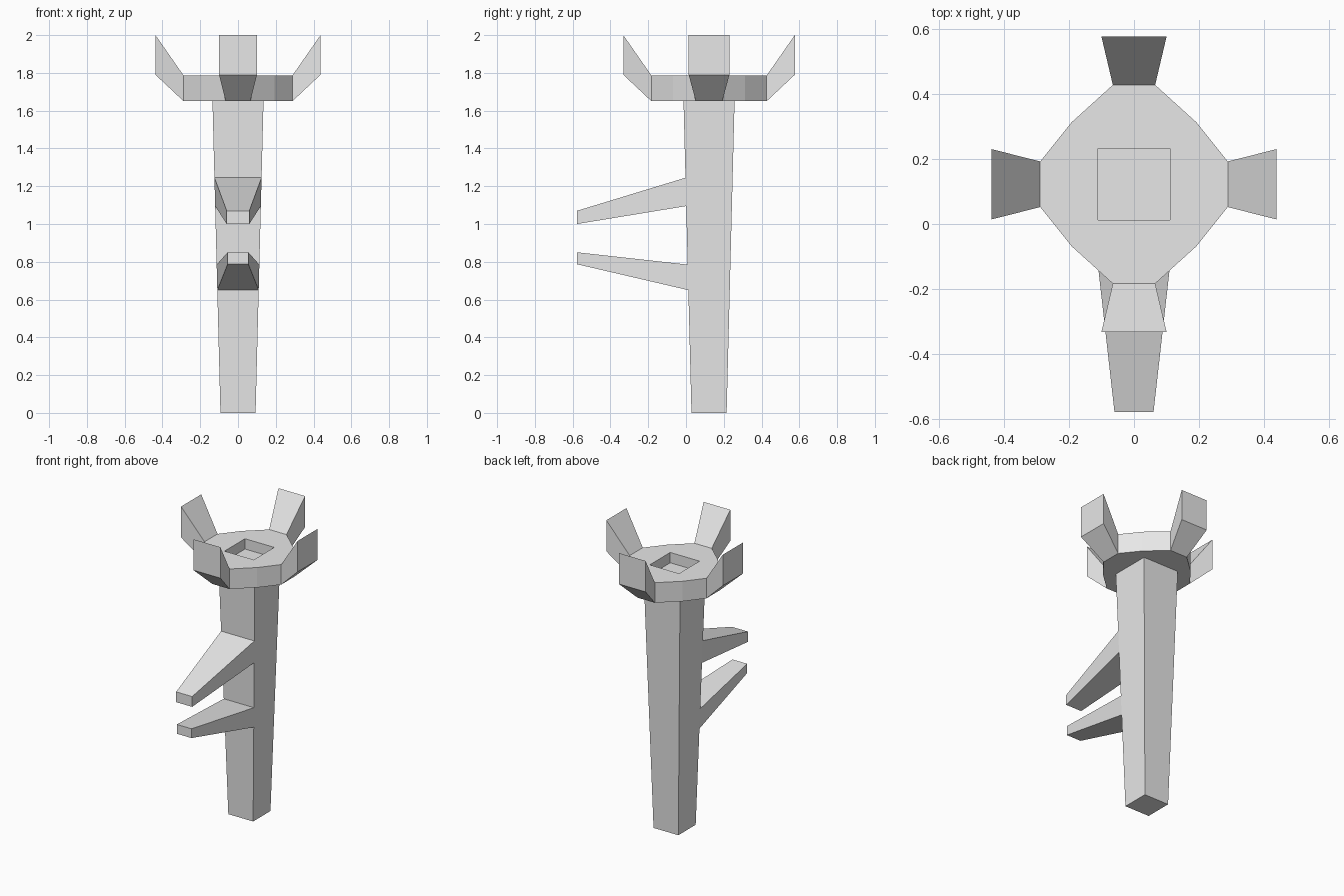
import bpy, bmesh
from mathutils import Vector

cube = bpy.data.objects.get("Cube")
if cube:
    bpy.data.objects.remove(cube, do_unlink=True)

CY = 0.122           # y of the post axis
DISC_LOW, DISC_TOP = 1.65, 1.786

stone = bpy.data.materials.new("light grey")
stone.use_nodes = True
grey = (0.8, 0.8, 0.8, 1)
stone.diffuse_color = grey
stone.node_tree.nodes["Principled BSDF"].inputs["Base Color"].default_value = grey


def finish(bm, name):
    bmesh.ops.recalc_face_normals(bm, faces=bm.faces)
    mesh = bpy.data.meshes.new(name)
    bm.to_mesh(mesh)
    bm.free()
    mesh.materials.append(stone)
    obj = bpy.data.objects.new(name, mesh)
    bpy.context.collection.objects.link(obj)
    return obj


def pull_face(bm, face):
    """Extrude one face and return its new end vertices."""
    new = bmesh.ops.extrude_discrete_faces(bm, faces=[face])["faces"][0]
    return new.verts


# Tapered square post, with two pegs drawn out of its front face
def half_width(z):
    return 0.093 + 0.0255 * z


bm = bmesh.new()
levels = [0, 0.65, 0.785, 1.095, 1.245, 1.68]
rings = []
for z in levels:
    h = half_width(z)
    rings.append([bm.verts.new((sx * h, CY + sy * h, z))
                  for sx, sy in ((-1, -1), (1, -1), (1, 1), (-1, 1))])
fronts = []
for low, high in zip(rings, rings[1:]):
    for i in range(4):
        j = (i + 1) % 4
        f = bm.faces.new((low[i], low[j], high[j], high[i]))
        if i == 0:
            fronts.append(f)
bm.faces.new(rings[0][::-1])
bm.faces.new(rings[-1])

# (front face, tip half width, tip bottom z, tip top z)
for index, half, z0, z1 in ((1, 0.055, 0.787, 0.85), (3, 0.06, 1.0, 1.07)):
    mid = (levels[index] + levels[index + 1]) / 2
    for v in pull_face(bm, fronts[index]):
        v.co = Vector((half if v.co.x > 0 else -half, -0.577,
                       z1 if v.co.z > mid else z0))
finish(bm, "post_with_pegs")

# Twelve-sided head, with a flared prong drawn out of each main side
bm = bmesh.new()
quarter = [(0.288, -0.07), (0.288, 0.07), (0.192, 0.19), (0.065, 0.305)]
outline = (quarter[1:] + [(-x, y) for x, y in quarter[:0:-1]]
           + [(-x, -y) for x, y in quarter[1:]]
           + [(x, -y) for x, y in quarter[:0:-1]])
base = bm.faces.new([bm.verts.new((x, CY + y, DISC_LOW)) for x, y in outline])
up = bmesh.ops.extrude_face_region(bm, geom=[base], use_keep_orig=True)["geom"]
for v in up:
    if isinstance(v, bmesh.types.BMVert):
        v.co.z = DISC_TOP
bmesh.ops.recalc_face_normals(bm, faces=bm.faces)
bm.normal_update()
sides = [f for f in bm.faces
         if max(abs(f.normal.x), abs(f.normal.y)) > 0.99]
for face in sides:
    n = face.normal.copy()
    centre = face.calc_center_median()
    for v in pull_face(bm, face):
        across = v.co - centre
        lift = 0.214 if across.z > 0 else 0.14
        across.z = 0
        v.co += across * 0.54 + n * 0.149 + Vector((0, 0, lift))
head = finish(bm, "head_with_prongs")

# Square socket sunk into the head
bpy.ops.mesh.primitive_cube_add(size=1, location=(0, CY, 1.816))
cutter = bpy.context.object
cutter.name = "socket_cutter"
cutter.scale = (0.22, 0.22, 0.2)
cutter.hide_render = True
cutter.data.materials.append(stone)
cut = head.modifiers.new("socket", 'BOOLEAN')
cut.operation = 'DIFFERENCE'
cut.solver = 'EXACT'
cut.object = cutter
bpy.ops.object.select_all(action='DESELECT')
head.select_set(True)
bpy.context.view_layer.objects.active = head
bpy.ops.object.modifier_apply(modifier=cut.name)
bpy.data.objects.remove(cutter, do_unlink=True)
